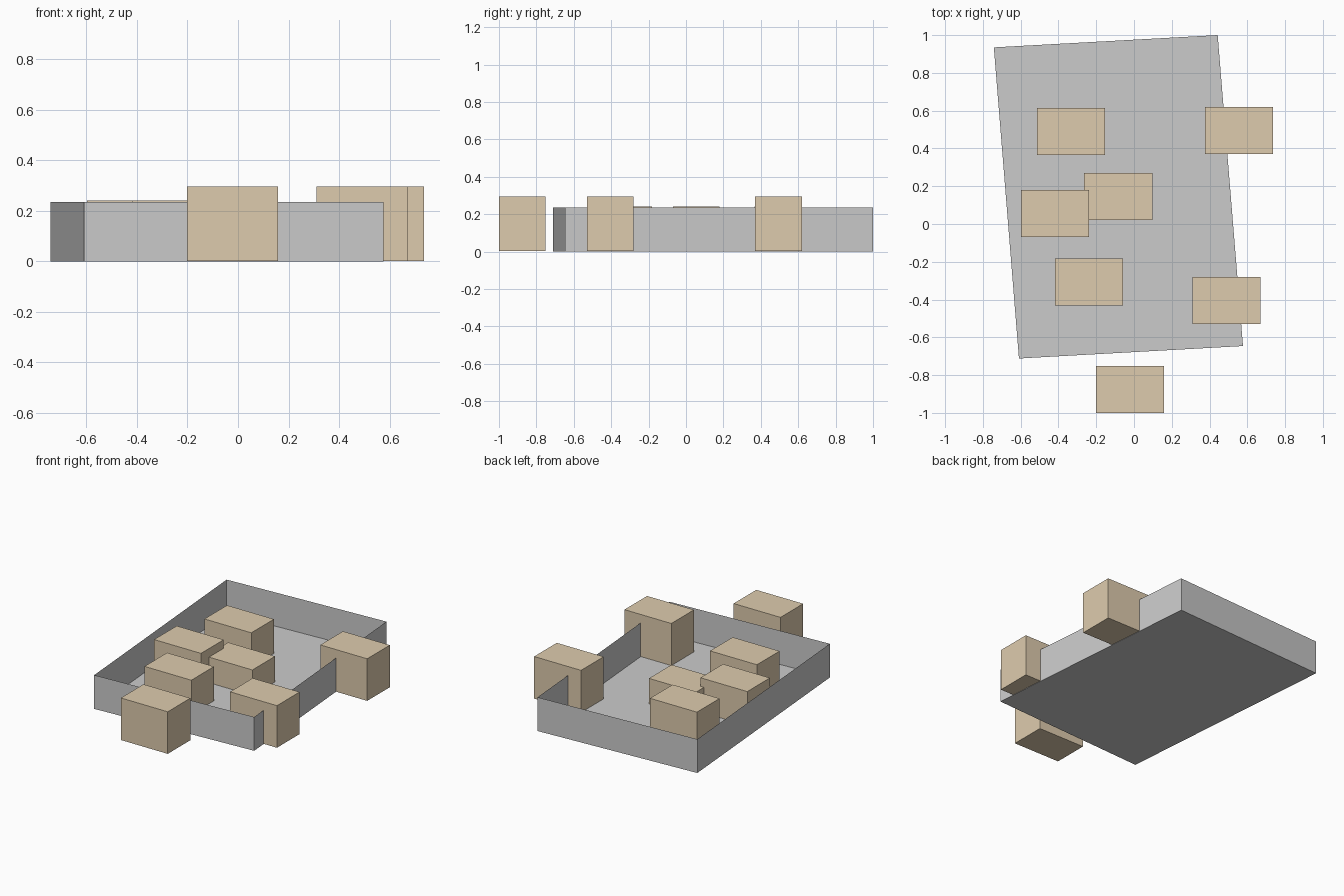
import bpy, bmesh

if "Cube" in bpy.data.objects:
    bpy.data.objects.remove(bpy.data.objects["Cube"])

tan = bpy.data.materials.new("tan_block")
tan.diffuse_color = (0.73, 0.6, 0.42, 1)
tan.use_nodes = True
tan.node_tree.nodes["Principled BSDF"].inputs["Base Color"].default_value = tan.diffuse_color


def new_object(name, bm, material=None):
    bmesh.ops.recalc_face_normals(bm, faces=bm.faces)
    mesh = bpy.data.meshes.new(name)
    bm.to_mesh(mesh)
    bm.free()
    obj = bpy.data.objects.new(name, mesh)
    bpy.context.collection.objects.link(obj)
    if material:
        mesh.materials.append(material)
    return obj


def prism(name, outline, base, top, capped=True, material=None):
    """Upright prism over an outline; uncapped ones are open-topped trays."""
    bm = bmesh.new()
    low = [bm.verts.new((x, y, base)) for x, y in outline]
    high = [bm.verts.new((x, y, top)) for x, y in outline]
    n = len(outline)
    bm.faces.new(low[::-1])
    for i in range(n):
        j = (i + 1) % n
        bm.faces.new((low[i], low[j], high[j], high[i]))
    if capped:
        bm.faces.new(high)
    return new_object(name, bm, material)


# Open tray: slightly rotated floor with four thin walls
prism("tray", [(-0.609, -0.712), (0.577, -0.646), (0.443, 1.0), (-0.742, 0.935)],
      0, 0.235, capped=False)

# Blocks: left edge, front edge, top height
W, D = 0.361, 0.249
blocks = {
    "front_block": (-0.202, -1.0, 0.295),
    "right_front_block": (0.31, -0.53, 0.295),
    "right_back_block": (0.375, 0.37, 0.295),
    "inner_front_block": (-0.418, -0.432, 0.24),
    "inner_left_block": (-0.598, -0.069, 0.24),
    "inner_middle_block": (-0.264, 0.02, 0.18),
    "inner_back_block": (-0.514, 0.365, 0.24),
}
for name, (x, y, top) in blocks.items():
    prism(name, [(x, y), (x + W, y), (x + W, y + D), (x, y + D)],
          0.002, top, material=tan)
